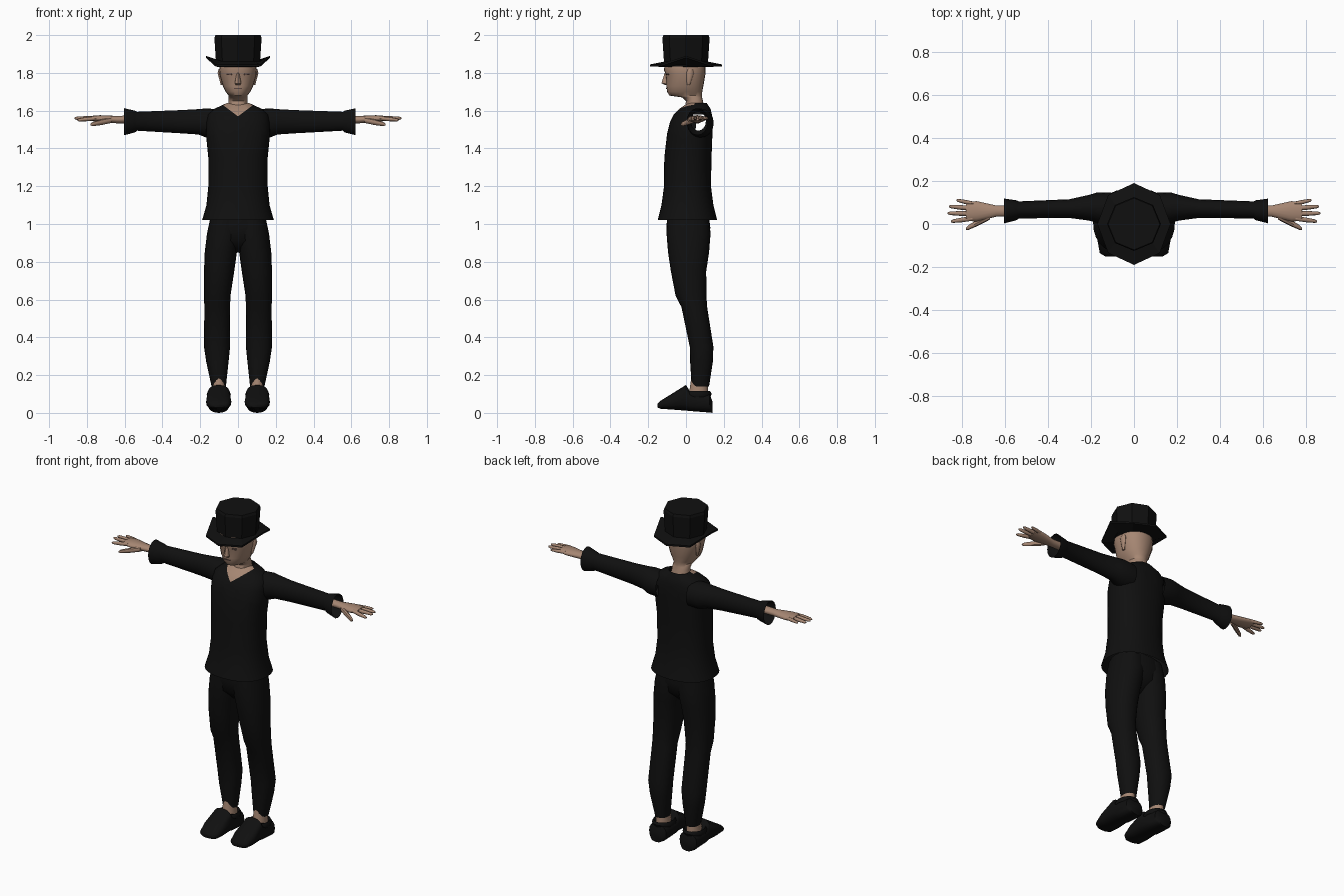
import bpy, bmesh
from math import cos, sin, tau, copysign
from mathutils import Vector

cube = bpy.data.objects.get("Cube")
if cube:
    bpy.data.objects.remove(cube, do_unlink=True)


def material(name, red, green, blue):
    mat = bpy.data.materials.new(name)
    mat.use_nodes = True
    color = (red, green, blue, 1)
    mat.diffuse_color = color
    shader = mat.node_tree.nodes["Principled BSDF"]
    shader.inputs["Base Color"].default_value = color
    shader.inputs["Roughness"].default_value = .8
    return mat


black = material("black_cloth", .005, .005, .005)
skin = material("skin", .38, .24, .17)
shadow = material("face_shadow", .1, .06, .05)


# Cross-sections: position along the axis, then the limits of both other axes
def level(z, wide, front, back, middle=0):
    return z, middle - wide, middle + wide, front, back


def disc(z, radius):
    return level(z, radius, front=-radius, back=radius)


def across(x, front, back, low, high):
    return x, front, back, low, high


def lengthwise(y, wide, low, high, middle):
    return y, middle - wide, middle + wide, low, high


def rounded(value, power):
    return copysign(abs(value) ** (2 / power), value)


def loft(name, rings, mat, axis="z", sides=16, power=2, start_cap=True,
         end_cap=True, mirror=1, bend=None, edit=None, smooth=True):
    """Skin a surface over superellipse rings placed along an axis."""
    bm = bmesh.new()
    loops = []
    for position, left, right, low, high in rings:
        loop = []
        for i in range(sides):
            angle = tau * i / sides
            a = (left + right + (right - left) * rounded(cos(angle), power)) / 2
            b = (low + high + (high - low) * rounded(sin(angle), power)) / 2
            point = Vector({"z": (a, b, position), "x": (position, a, b),
                            "y": (a, position, b)}[axis])
            if bend:
                bend(point)
            point.x *= mirror
            loop.append(bm.verts.new(point))
        loops.append(loop)
    for lower, upper in zip(loops, loops[1:]):
        for i in range(sides):
            j = (i + 1) % sides
            bm.faces.new((lower[i], lower[j], upper[j], upper[i]))
    if start_cap:
        bm.faces.new(loops[0])
    if end_cap:
        bm.faces.new(loops[-1])
    bmesh.ops.recalc_face_normals(bm, faces=bm.faces)
    if edit:
        edit(bm)
    mesh = bpy.data.meshes.new(name)
    bm.to_mesh(mesh)
    bm.free()
    mesh.materials.append(mat)
    obj = bpy.data.objects.new(name, mesh)
    bpy.context.collection.objects.link(obj)
    if smooth:
        bpy.ops.object.select_all(action="DESELECT")
        obj.select_set(True)
        bpy.context.view_layer.objects.active = obj
        bpy.ops.object.shade_smooth_by_angle(angle=.8)
    return obj


# Shirt with open armholes and a V neckline
def tailor(bm):
    def in_sleeve(vert):
        shoulder = Vector((vert.co.x, .075, 1.53))
        return abs(vert.co.x) > .1 and (vert.co - shoulder).length < .07

    holes = [face for face in bm.faces if all(map(in_sleeve, face.verts))]
    bmesh.ops.delete(bm, geom=holes, context="FACES")
    for slope in (-.75, .75):
        bmesh.ops.bisect_plane(bm, geom=bm.verts[:] + bm.edges[:] + bm.faces[:],
                               plane_co=(0, 0, 1.57), plane_no=(slope, 0, -1))
    for face in bm.faces:
        center = face.calc_center_median()
        if center.y < .05 and center.z > 1.57 + .75 * abs(center.x):
            face.material_index = 1


shirt = loft("shirt", [
    level(z=1.02, wide=.19, front=-.15, back=.165),
    level(z=1.1, wide=.167, front=-.13, back=.145),
    level(z=1.2, wide=.157, front=-.116, back=.132),
    level(z=1.35, wide=.157, front=-.115, back=.135),
    level(z=1.48, wide=.17, front=-.1, back=.14),
    level(z=1.54, wide=.168, front=-.085, back=.14),
    level(z=1.58, wide=.16, front=-.065, back=.137),
    level(z=1.61, wide=.125, front=-.035, back=.13),
    level(z=1.64, wide=.06, front=.01, back=.11)],
    black, sides=32, power=2.3, start_cap=False, end_cap=False, edit=tailor)
shirt.data.materials.append(skin)

# Head and neck
loft("head", [
    level(z=1.6, wide=.06, front=-.01, back=.1),
    level(z=1.65, wide=.05, front=0, back=.09),
    level(z=1.67, wide=.05, front=-.02, back=.085),
    level(z=1.68, wide=.05, front=-.088, back=.085),
    level(z=1.7, wide=.065, front=-.1, back=.086),
    level(z=1.73, wide=.08, front=-.104, back=.092),
    level(z=1.79, wide=.097, front=-.107, back=.102),
    level(z=1.815, wide=.099, front=-.117, back=.104),
    level(z=1.86, wide=.096, front=-.11, back=.1),
    level(z=1.9, wide=.06, front=-.07, back=.06)], skin, sides=24, power=2.2)
loft("nose", [
    level(z=1.735, wide=.012, front=-.11, back=-.09),
    level(z=1.745, wide=.017, front=-.13, back=-.09),
    level(z=1.8, wide=.007, front=-.113, back=-.09)], skin, sides=8)
loft("mouth", [level(z=z, wide=.022, front=-.105, back=-.098)
               for z in (1.714, 1.719)], shadow, sides=8)


# Octagonal top hat with its brim turned up at the sides
def curl(point):
    if abs(point.x) > .15:
        point.z += .045


loft("hat_crown", [disc(z=1.835, radius=.115), disc(z=1.985, radius=.125),
                   disc(z=2, radius=.12)],
     black, sides=8, start_cap=False, smooth=False)
loft("hat_brim", [disc(z=1.83, radius=.1),
                  level(z=1.835, wide=.17, front=-.19, back=.19),
                  level(z=1.845, wide=.17, front=-.19, back=.19),
                  disc(z=1.86, radius=.115)],
     black, sides=8, start_cap=False, end_cap=False, bend=curl, smooth=False)

# Trouser seat
loft("trouser_seat", [
    level(z=1.05, wide=.145, front=-.1, back=.12),
    level(z=.98, wide=.155, front=-.103, back=.129),
    level(z=.91, wide=.14, front=-.09, back=.115),
    level(z=.85, wide=.03, front=-.03, back=.05)], black, sides=24, power=2.3)

for side, label in ((1, "left_"), (-1, "right_")):
    # Eye and ear
    loft(label + "eye", [level(z=z, wide=.018, front=-.105, back=-.085, middle=.042)
                         for z in (1.788, 1.797)], shadow, sides=8, mirror=side)
    loft(label + "ear", [
        level(z=1.735, wide=.006, front=.005, back=.02, middle=.085),
        level(z=1.8, wide=.014, front=0, back=.042, middle=.094),
        level(z=1.82, wide=.008, front=.008, back=.035, middle=.094)],
        skin, sides=8, mirror=side)

    # Sleeve, open from shoulder to flared cuff; the left one is a little longer
    longer = .01 * side
    loft(label + "sleeve", [
        across(x=.1, front=0, back=.145, low=1.455, high=1.607),
        across(x=.17, front=.005, back=.147, low=1.458, high=1.612),
        across(x=.21, front=.016, back=.135, low=1.474, high=1.608),
        across(x=.3, front=.028, back=.115, low=1.48, high=1.603),
        across(x=.545 + longer, front=.026, back=.105, low=1.494, high=1.594),
        across(x=.555 + longer, front=.018, back=.11, low=1.485, high=1.6),
        across(x=.613 + longer, front=.003, back=.118, low=1.47, high=1.613)],
        black, axis="x", start_cap=False, end_cap=False, mirror=side)

    # Hand, fingers and thumb
    loft(label + "hand", [
        across(x=.56, front=.034, back=.086, low=1.532, high=1.575),
        across(x=.64, front=.034, back=.086, low=1.533, high=1.572),
        across(x=.73, front=.012, back=.106, low=1.538, high=1.576),
        across(x=.78, front=.014, back=.104, low=1.548, high=1.572)],
        skin, axis="x", start_cap=False, mirror=side)
    for digit, start, end, thick in (
            ("thumb", (.67, .035, 1.55), (.78, -.022, 1.527), .015),
            ("index_finger", (.75, .026, 1.56), (.85, .012, 1.55), .011),
            ("middle_finger", (.75, .048, 1.56), (.866, .05, 1.56), .011),
            ("ring_finger", (.75, .072, 1.56), (.86, .082, 1.56), .011),
            ("little_finger", (.74, .093, 1.56), (.825, .111, 1.56), .01)):
        rings = []
        for along, taper in ((0, 1), (.5, 1), (.9, .75), (1, .35)):
            x, y, z = Vector(start).lerp(Vector(end), along)
            r = thick * taper
            rings.append(across(x, front=y - r, back=y + r, low=z - r, high=z + r))
        loft(label + digit, rings, skin, axis="x", sides=8, mirror=side)

    # Trouser leg
    loft(label + "trouser_leg", [
        level(z=1.04, wide=.08, front=-.1, back=.12, middle=.065),
        level(z=.95, wide=.09, front=-.103, back=.13, middle=.074),
        level(z=.85, wide=.085, front=-.095, back=.122, middle=.091),
        level(z=.75, wide=.08, front=-.08, back=.107, middle=.1),
        level(z=.62, wide=.07, front=-.055, back=.108, middle=.11),
        level(z=.56, wide=.068, front=-.024, back=.112, middle=.11),
        level(z=.35, wide=.069, front=.02, back=.145, middle=.111),
        level(z=.27, wide=.059, front=.022, back=.142, middle=.109),
        level(z=.14, wide=.038, front=.03, back=.122, middle=.102)],
        black, sides=20, power=2.2, end_cap=False, mirror=side)

    # Ankle
    loft(label + "ankle", [
        level(z=.06, wide=.042, front=.01, back=.12, middle=.102),
        level(z=.2, wide=.032, front=.03, back=.112, middle=.102)],
        skin, mirror=side)

    # Shoe with a raised tongue and a padded collar
    loft(label + "shoe", [
        lengthwise(y=-.15, wide=.035, low=.028, high=.05, middle=.1),
        lengthwise(y=-.135, wide=.057, low=.022, high=.064, middle=.102),
        lengthwise(y=-.08, wide=.067, low=.018, high=.098, middle=.102),
        lengthwise(y=0, wide=.062, low=.012, high=.148, middle=.102),
        lengthwise(y=.02, wide=.062, low=.01, high=.115, middle=.102),
        lengthwise(y=.125, wide=.057, low=.002, high=.1, middle=.102),
        lengthwise(y=.14, wide=.037, low=0, high=.06, middle=.102)],
        black, axis="y", power=2.7, mirror=side)
    loft(label + "shoe_collar", [
        level(z=.085, wide=.06, front=-.01, back=.13, middle=.102),
        level(z=.1, wide=.064, front=-.015, back=.136, middle=.102),
        level(z=.115, wide=.056, front=-.008, back=.128, middle=.102),
        level(z=.095, wide=.042, front=.01, back=.115, middle=.102)],
        black, start_cap=False, end_cap=False, mirror=side)
